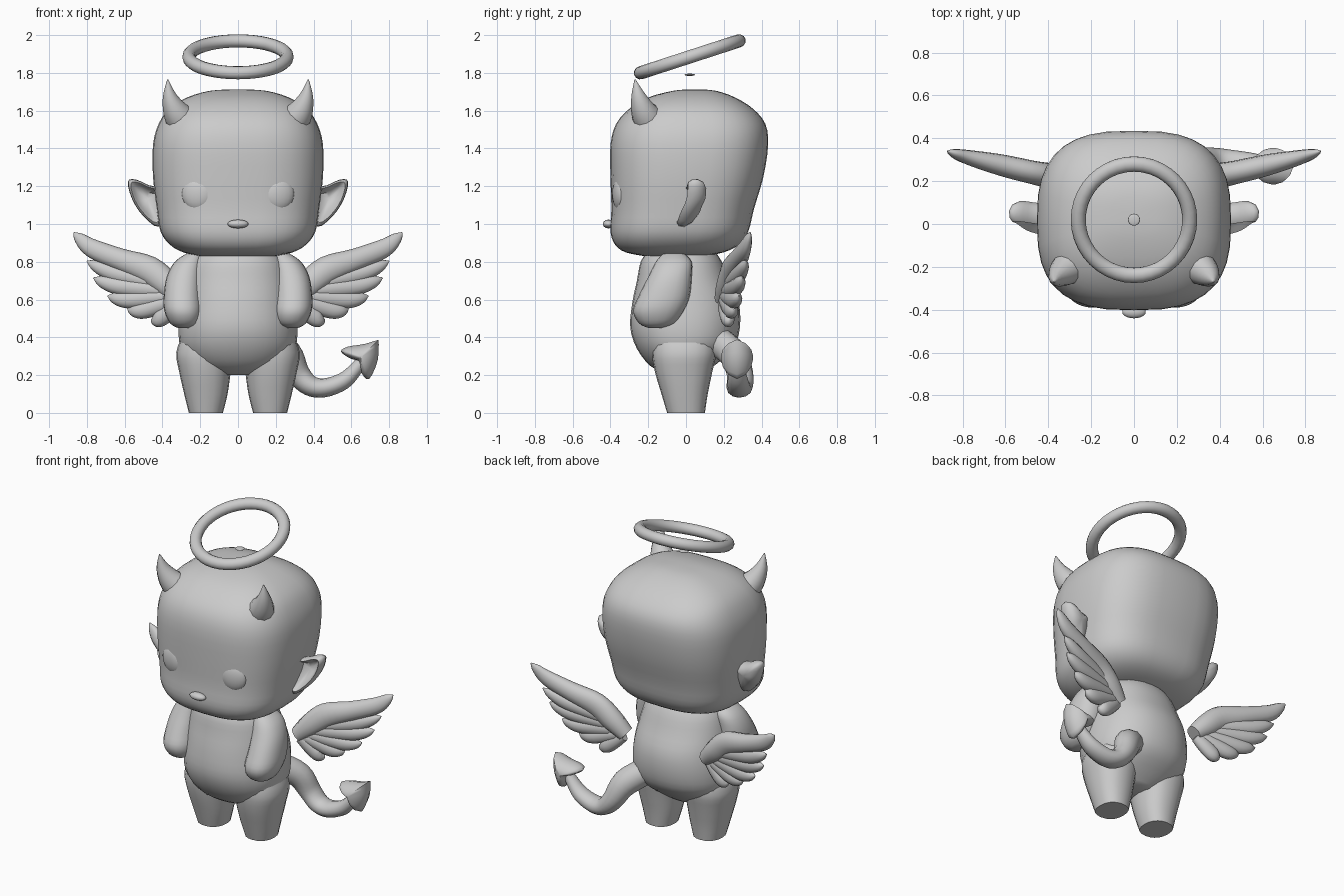
import bpy, math
from mathutils import Vector

if "Cube" in bpy.data.objects:
    bpy.data.objects.remove(bpy.data.objects["Cube"])


def spline(rows, steps):
    """Catmull-Rom interpolation of equal-length tuples."""
    out = []
    for i in range(len(rows) - 1):
        a, b, c, d = rows[max(i - 1, 0)], rows[i], rows[i + 1], rows[min(i + 2, len(rows) - 1)]
        for s in range(steps):
            t = s / steps
            out.append([0.5 * (2 * q + (r - p) * t + (2 * p - 5 * q + 4 * r - w) * t * t
                               + (3 * q - p - 3 * r + w) * t ** 3)
                        for p, q, r, w in zip(a, b, c, d)])
    return out + [list(rows[-1])]


def skin(name, rings, mirror=False, angle=50):
    """Bridge equal-sized rings of points and cap both ends."""
    n = len(rings[0])
    verts = [v for r in rings for v in r]
    faces = [(k * n + i, k * n + (i + 1) % n, (k + 1) * n + (i + 1) % n, (k + 1) * n + i)
             for k in range(len(rings) - 1) for i in range(n)]
    faces += [tuple(reversed(range(n))), tuple(range(len(verts) - n, len(verts)))]
    me = bpy.data.meshes.new(name)
    me.from_pydata(verts, [], faces)
    ob = bpy.data.objects.new(name, me)
    bpy.context.collection.objects.link(ob)
    bpy.ops.object.select_all(action='DESELECT')
    bpy.context.view_layer.objects.active = ob
    ob.select_set(True)
    bpy.ops.object.mode_set(mode='EDIT')
    bpy.ops.mesh.select_all(action='SELECT')
    bpy.ops.mesh.normals_make_consistent(inside=False)
    bpy.ops.object.mode_set(mode='OBJECT')
    bpy.ops.object.shade_smooth_by_angle(angle=math.radians(angle))
    if mirror:
        ob.modifiers.new("Mirror", 'MIRROR').use_mirror_merge = False
    return ob


def loft(name, rows, power=2.0, sides=28, steps=3, mirror=False):
    """Rows of (z, centre x, half width, front y, back y) as superellipses."""
    rings = []
    for z, cx, rx, yf, yb in spline(rows, steps):
        ring = []
        for i in range(sides):
            a = 2 * math.pi * i / sides
            c, s = math.cos(a), math.sin(a)
            ring.append((cx + rx * math.copysign(abs(c) ** (2 / power), c),
                         (yf + yb) / 2 + (yb - yf) / 2 * math.copysign(abs(s) ** (2 / power), s), z))
        rings.append(ring)
    return skin(name, rings, mirror)


def tube(name, rows, sides=12, steps=4, mirror=False):
    """Rows of (x, y, z, width radius, y radius) swept along a path."""
    pts = spline(rows, steps)
    rings = []
    for k, p in enumerate(pts):
        t = (Vector(pts[min(k + 1, len(pts) - 1)][:3]) - Vector(pts[max(k - 1, 0)][:3])).normalized()
        n = Vector((0, 1, 0))
        n = (n - t * n.dot(t)).normalized()
        b = t.cross(n)
        w, d = max(p[3], .003), max(p[4], .003)
        rings.append([Vector(p[:3]) + b * w * math.cos(a) + n * d * math.sin(a)
                      for a in [2 * math.pi * i / sides for i in range(sides)]])
    return skin(name, rings, mirror)


def pillow(name, outline, layers, mirror=False, steps=3):
    """Layers of (scale, y offset) stacked from a closed (x, y, z) outline."""
    pts = [Vector(p) for p in spline(outline + outline[:1], steps)[:-1]]
    mid = sum(pts, Vector()) / len(pts)
    return skin(name, [[mid + (p - mid) * s + Vector((0, dy, 0)) for p in pts]
                       for s, dy in layers], mirror)


def ball(name, loc, scale, tilt=0, mirror=False):
    bpy.ops.mesh.primitive_uv_sphere_add(segments=20, ring_count=12, location=loc)
    ob = bpy.context.object
    ob.name, ob.scale, ob.rotation_euler = name, scale, (0, 0, tilt)
    bpy.ops.object.transform_apply(location=True, rotation=True, scale=True)
    bpy.ops.object.shade_smooth()
    if mirror:
        ob.modifiers.new("Mirror", 'MIRROR').use_mirror_merge = False
    return ob


# Head: rounded box
loft("head", [(.83, 0, .20, -.22, .10), (.85, 0, .29, -.32, .20), (.89, 0, .36, -.375, .28),
              (.96, 0, .41, -.40, .33), (1.08, 0, .43, -.395, .36), (1.25, 0, .45, -.40, .41),
              (1.42, 0, .45, -.40, .435), (1.53, 0, .42, -.37, .42), (1.61, 0, .365, -.30, .355),
              (1.67, 0, .27, -.20, .26), (1.705, 0, .15, -.07, .16), (1.713, 0, .03, .02, .07)],
     power=2.8, sides=36)

# Face
ball("eye", (.215, -.35, 1.16), (.085, .038, .09), tilt=.2, mirror=True)
ball("nose", (0, -.41, 1.0), (.055, .03, .023))

# Torso and limbs
loft("body", [(.20, 0, .10, -.10, .08), (.25, 0, .22, -.19, .15), (.34, 0, .30, -.26, .25),
              (.45, 0, .315, -.295, .285), (.58, 0, .30, -.285, .28), (.70, 0, .28, -.26, .23),
              (.80, 0, .25, -.24, .19), (.86, 0, .20, -.20, .15)], power=2.2)
loft("leg", [(0, .17, .09, -.10, .10), (.10, .17, .115, -.13, .115), (.22, .175, .137, -.165, .14),
             (.32, .175, .152, -.18, .16), (.42, .16, .13, -.17, .15)],
     power=2.3, sides=20, mirror=True)
loft("arm", [(.45, .29, .03, -.20, -.13), (.475, .285, .075, -.25, -.06), (.54, .29, .10, -.28, -.01),
             (.62, .293, .10, -.25, .02), (.72, .285, .093, -.20, .03), (.80, .26, .075, -.16, .03),
             (.845, .23, .04, -.12, -.01)], power=2.2, sides=20, mirror=True)

# Horns
tube("horn", [(.25, -.16, 1.50, .10, .10), (.32, -.215, 1.58, .075, .075),
              (.36, -.25, 1.67, .04, .042), (.372, -.27, 1.765, .003, .003)], mirror=True)

# Ears: cupped leaf shapes
pillow("ear", [(.39, .04, 1.19), (.47, .05, 1.205), (.54, .06, 1.235), (.583, .06, 1.225),
               (.56, .05, 1.13), (.50, .01, 1.04), (.42, -.01, .985), (.38, .01, 1.08)],
       [(.1, .065), (.5, .06), (.85, .035), (1, 0), (.97, -.03), (.85, -.045),
        (.7, -.025), (.45, .01), (.1, .02)], mirror=True)

# Wings: leading feather, then a fan of smaller ones
tube("wing_top_feather", [(.29, .20, .60, .05, .05), (.37, .22, .675, .07, .06), (.47, .24, .755, .075, .055),
                          (.62, .275, .81, .06, .05), (.77, .31, .87, .05, .035),
                          (.84, .33, .925, .03, .02), (.87, .34, .955, .003, .003)], mirror=True)
tips = [(.80, .32, .805), (.765, .30, .715), (.69, .28, .62), (.585, .255, .55), (.46, .23, .495)]
for i, tip in enumerate(tips):
    root, end = Vector((.31, .20, .66 - .018 * i)), Vector(tip)
    rows = []
    for t, drop, w in [(0, 0, .04), (.35, .012, .048), (.7, .022, .047), (.9, .012, .032), (1, 0, .003)]:
        p = root.lerp(end, t)
        rows.append((p.x, p.y, p.z - drop, w, w * .8))
    tube(f"wing_feather_{i + 1}", rows, mirror=True)

# Tail with spade tip
tube("tail", [(.17, .17, .38, .08, .08), (.26, .25, .31, .08, .075), (.315, .285, .21, .065, .07),
              (.38, .285, .145, .055, .07), (.46, .28, .133, .05, .065), (.56, .275, .17, .045, .055),
              (.63, .27, .24, .035, .04), (.67, .27, .30, .03, .03)])
pillow("tail_tip", [(.745, .27, .388), (.74, .27, .28), (.695, .27, .18), (.655, .27, .21),
                    (.64, .27, .27), (.59, .27, .29), (.545, .27, .325), (.58, .27, .35), (.67, .27, .365)],
       [(.1, -.085), (.45, -.075), (.8, -.045), (1, 0), (.8, .045), (.45, .075), (.1, .085)])

# Halo, with the small disc floating beneath it
bpy.ops.mesh.primitive_torus_add(major_segments=40, minor_segments=12, major_radius=.26,
                                 minor_radius=.035, location=(0, .02, 1.885),
                                 rotation=(math.radians(18), 0, 0))
bpy.context.object.name = "halo"
bpy.context.object.scale = (1, 1.05, 1)
bpy.ops.object.shade_smooth()
ball("halo_disc", (0, .02, 1.79), (.028, .028, .006))
